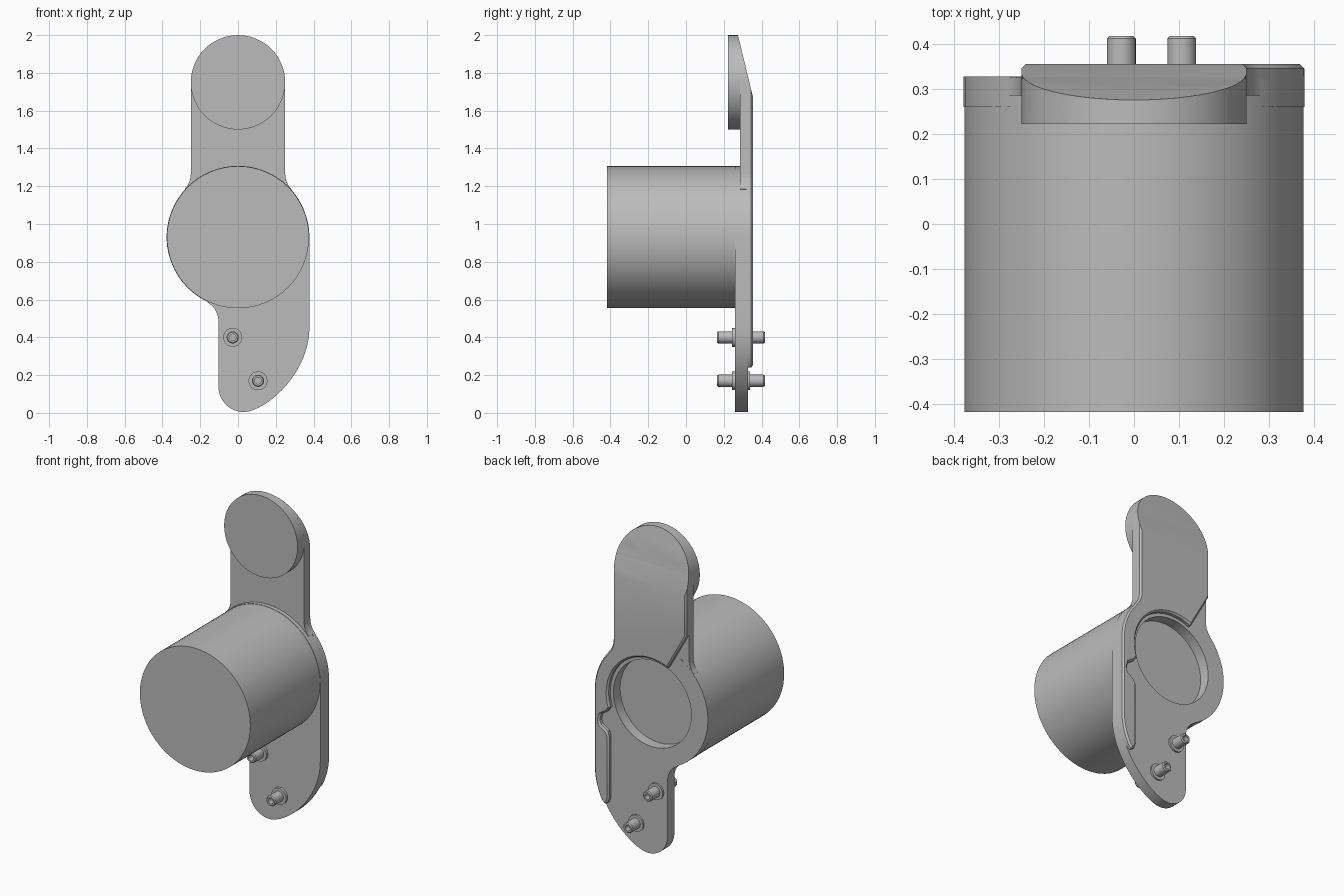
import bpy, bmesh, math
from mathutils import Vector

cube = bpy.data.objects.get("Cube")
if cube:
    bpy.data.objects.remove(cube, do_unlink=True)

# Single grey finish
grey = bpy.data.materials.new("plain_grey")
grey.use_nodes = True
colour = (0.5, 0.5, 0.5, 1)
grey.diffuse_color = colour
grey.node_tree.nodes["Principled BSDF"].inputs["Base Color"].default_value = colour


def finish(bm, name):
    bmesh.ops.recalc_face_normals(bm, faces=bm.faces[:])
    mesh = bpy.data.meshes.new(name)
    bm.to_mesh(mesh)
    bm.free()
    mesh.materials.append(grey)
    ob = bpy.data.objects.new(name, mesh)
    bpy.context.collection.objects.link(ob)
    bpy.ops.object.select_all(action='DESELECT')
    ob.select_set(True)
    bpy.context.view_layer.objects.active = ob
    bpy.ops.object.shade_smooth_by_angle(angle=math.radians(30))
    return ob


def arc(cx, cz, r, start, end, n=12):
    """Points on an arc in the x-z plane, angles in degrees."""
    angles = [math.radians(start + (end - start) * i / n) for i in range(n + 1)]
    return [(cx + r * math.cos(a), cz + r * math.sin(a)) for a in angles]


def bezier(p, start, end, n):
    points = []
    for i in range(n + 1):
        t = start + (end - start) * i / n
        w = ((1 - t) ** 3, 3 * t * (1 - t) ** 2, 3 * t * t * (1 - t), t ** 3)
        points.append(tuple(sum(w[k] * p[k][c] for k in range(4)) for c in (0, 1)))
    return points


def slab(name, loops, front, back, chamfer=0, sloped=False):
    """Extrude closed x-z loops (outline, then holes) from front to back."""
    bm = bmesh.new()
    edges = []
    for loop in loops:
        verts = [bm.verts.new((x, front, z)) for x, z in loop]
        edges += [bm.edges.new((v, verts[i - 1])) for i, v in enumerate(verts)]
    if len(loops) == 1:
        bm.faces.new(verts)
    else:
        bmesh.ops.triangle_fill(bm, edges=edges, use_beauty=True)
    new = bmesh.ops.extrude_face_region(bm, geom=bm.faces[:], use_keep_orig=True)["geom"]
    moved = [g for g in new if isinstance(g, bmesh.types.BMVert)]
    bmesh.ops.translate(bm, verts=moved, vec=(0, back - front, 0))
    bmesh.ops.recalc_face_normals(bm, faces=bm.faces[:])
    if chamfer:
        rim = [e for e in bm.edges if all(v.co.y > back - 1e-4 for v in e.verts)
               and e.calc_face_angle(0) > 1]
        bmesh.ops.bevel(bm, geom=rim, offset=chamfer, segments=1,
                        affect='EDGES', clamp_overlap=False)
    if sloped:
        geom = bm.verts[:] + bm.edges[:] + bm.faces[:]
        bmesh.ops.bisect_plane(bm, geom=geom, plane_co=(0, 0.275, 2),
                               plane_no=Vector((0, 0.33, 0.08)).normalized(),
                               clear_outer=True)
        bmesh.ops.holes_fill(bm, edges=[e for e in bm.edges if e.is_boundary], sides=0)
    return finish(bm, name)


def lathe(name, profile, x, z, steps=32):
    """Spin (radius, y) points round an axis along y."""
    bm = bmesh.new()
    verts = [bm.verts.new((x + r, y, z)) for r, y in profile]
    edges = [bm.edges.new(pair) for pair in zip(verts, verts[1:])]
    bmesh.ops.spin(bm, geom=verts + edges, cent=(x, 0, z), axis=(0, 1, 0),
                   angle=math.tau, steps=steps, use_duplicate=False)
    bmesh.ops.remove_doubles(bm, verts=bm.verts[:], dist=1e-5)
    return finish(bm, name)


HUB = 0.93
R = 0.378
edge_curve = [(R, 0.45), (R, 0.25), (0.216, 0.064), (0.075, 0.013)]
head_arc = arc(0, 1.75, 0.25, 180, 0, 28)
right_fillet = arc(0.37, 1.266, 0.12, 180, 222.2, 8)
left_fillet = arc(-0.37, 1.266, 0.12, -42.2, 0, 8)

# Base plate: hub ring with the lower tail
base_outline = (arc(0, HUB, R, 243.5, 0, 48) + bezier(edge_curve, 0, 1, 16)
                + arc(0.03, 0.138, 0.133, 285, 180, 14)
                + arc(-0.223, 0.4825, 0.12, 0, 60, 10))
hub_hole = arc(0, HUB, 0.265, 0, 352.5, 47)
slab("base_plate", [base_outline, hub_hole], 0.26, 0.327)

# Neck plate: upper arm with filleted shoulders
neck_outline = head_arc + right_fillet + arc(0, HUB, 0.28, 40, 140, 20) + left_fillet
slab("neck_plate", [neck_outline], 0.285, 0.3265, sloped=True)

# Raised back cover: upper arm continuing as a rim down one side
latch = [(0.31, 0.24), (0.29, 0.25), (0.28, 0.28), (0.28, 0.66), (0.29, 0.69),
         (0.335, 0.72), (0.345, 0.745), (0.335, 0.785), (0.295, 0.81)]
cover_outline = (head_arc + right_fillet + arc(0, HUB, R, 40, 0, 10)
                 + bezier(edge_curve, 0, 0.33, 6) + latch
                 + arc(0, HUB, 0.285, -18, 115, 28) + [(-0.25, 1.42)])
slab("back_cover", [cover_outline], 0.32, 0.355, chamfer=0.01, sloped=True)

# Round head pad
slab("head_pad", [arc(0, 1.75, 0.25, 180, -172.5, 47)], 0.222, 0.32, sloped=True)

# Main cylinder
lathe("main_cylinder", [(0, -0.417), (0.376, -0.417), (0.376, 0.262), (0, 0.262)],
      0, HUB, 64)

# Hollow pins with collars
half = [(0, 0.09), (0.017, 0.09), (0.017, 0.126), (0.027, 0.126), (0.032, 0.12),
        (0.032, 0.047), (0.05, 0.047)]
middle = 0.291
pin = [(r, middle - d) for r, d in half] + [(r, middle + d) for r, d in reversed(half)]
for name, x, z in (("upper_pin", -0.028, 0.4), ("lower_pin", 0.106, 0.17)):
    lathe(name, pin, x, z)
